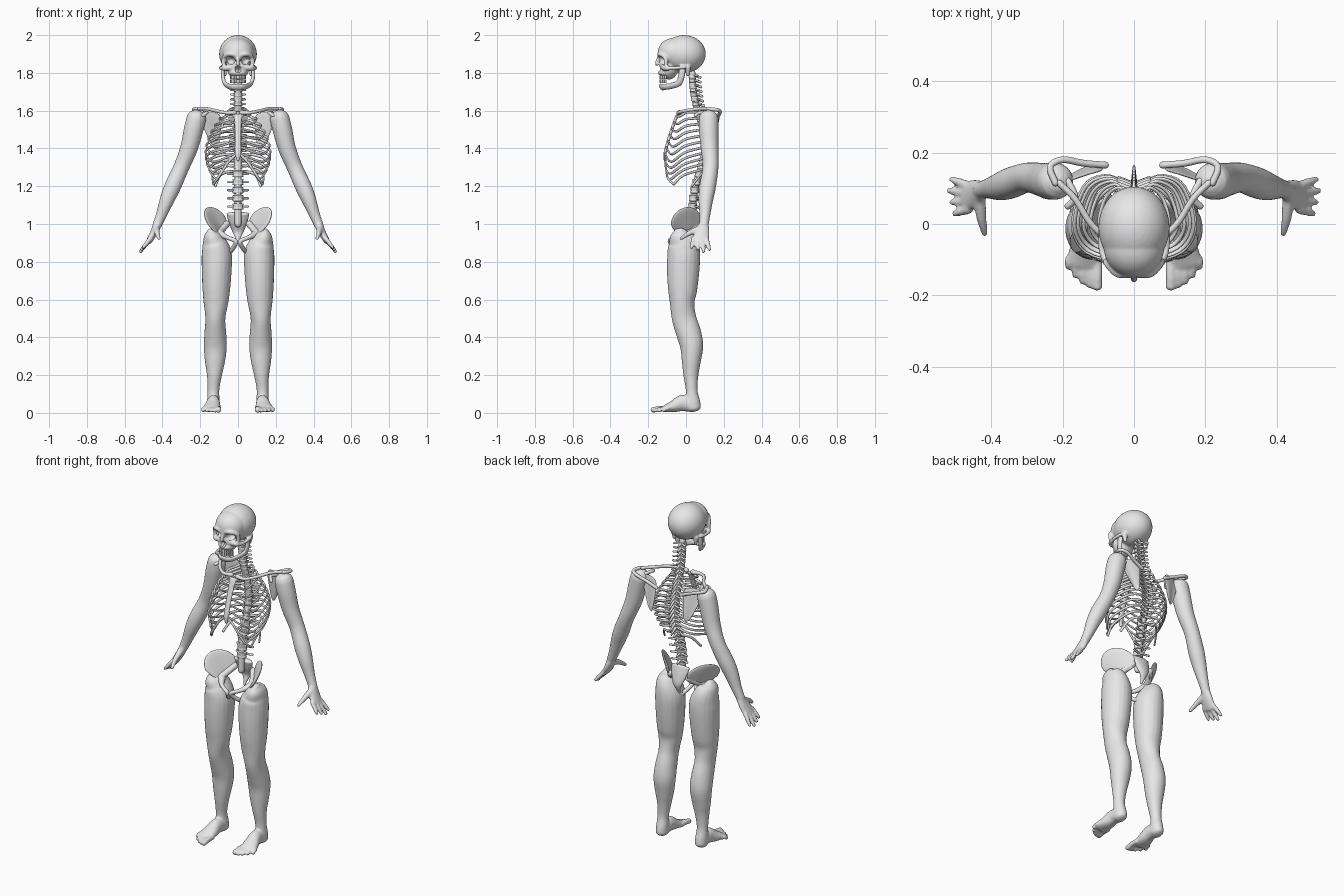
import bpy
import bmesh
import math
from mathutils import Vector, Matrix

cube = bpy.data.objects.get("Cube")
if cube:
    bpy.data.objects.remove(cube, do_unlink=True)

GREY = (.8, .8, .8, 1)
bone = bpy.data.materials.new("pale grey")
bone.use_nodes = True
bone.diffuse_color = GREY
bone.node_tree.nodes["Principled BSDF"].inputs["Base Color"].default_value = GREY
AXIS = {"x": Vector((1, 0, 0)), "y": Vector((0, 1, 0)), "z": Vector((0, 0, 1))}


def spline(points, radius, steps):
    """Smooth path; a point may carry its own radius, or one radius per direction."""
    rows = []
    for point in points:
        row = list(point)
        while len(row) < 5:
            row.append(row[-1] if len(row) == 4 else radius)
        rows.append(row)
    padded = [rows[0]] + rows + [rows[-1]]
    smooth = []
    for before, start, end, after in zip(padded, padded[1:], padded[2:], padded[3:]):
        for step in range(steps):
            t = step / steps
            smooth.append([
                q + t / 2 * (r - p + t * (2 * p - 5 * q + 4 * r - s + t * (3 * (q - r) + s - p)))
                for p, q, r, s in zip(before, start, end, after)])
    return smooth + [rows[-1]]


def tube(bm, points, radius=0, ref="z", cap=1, steps=5, sides=12, flip=1):
    """Sweep an ellipse along a path, with rounded ends."""
    rows = spline(points, radius, steps)
    mids = [Vector((flip * row[0], row[1], row[2])) for row in rows]
    last = len(rows) - 1
    tangents = [(mids[min(i + 1, last)] - mids[max(i - 1, 0)]).normalized() for i in range(last + 1)]
    rings = [(mid, tangent, row[3], row[4]) for mid, tangent, row in zip(mids, tangents, rows)]

    def rounded(ring, way):
        mid, tangent, a, b = ring
        return [(mid + tangent * way * cap * min(a, b) * math.sin(turn), tangent,
                 a * math.cos(turn), b * math.cos(turn)) for turn in (.5, 1, 1.4)]

    rings = rounded(rings[0], -1)[::-1] + rings + rounded(rings[-1], 1)
    side = AXIS[ref]
    loops = []
    for mid, tangent, a, b in rings:
        side = (side - tangent * side.dot(tangent)).normalized()
        other = tangent.cross(side)
        turns = [math.tau * j / sides for j in range(sides)]
        loops.append([bm.verts.new(mid + side * a * math.cos(turn) + other * b * math.sin(turn))
                      for turn in turns])
    for lower, upper in zip(loops, loops[1:]):
        for j in range(sides):
            bm.faces.new((lower[j - 1], lower[j], upper[j], upper[j - 1]))
    bm.faces.new(loops[0][::-1])
    bm.faces.new(loops[-1])


def ball(bm, centre, size):
    matrix = Matrix.Translation(centre) @ Matrix.Diagonal((*size, 1))
    bmesh.ops.create_uvsphere(bm, u_segments=32, v_segments=20, radius=1, matrix=matrix)


def finish(name, bm, mirror=False, voxel=0, smooth=True):
    bmesh.ops.recalc_face_normals(bm, faces=bm.faces)
    mesh = bpy.data.meshes.new(name)
    bm.to_mesh(mesh)
    bm.free()
    mesh.materials.append(bone)
    for polygon in mesh.polygons:
        polygon.use_smooth = smooth
    ob = bpy.data.objects.new(name, mesh)
    bpy.context.scene.collection.objects.link(ob)
    if voxel:
        blend = ob.modifiers.new("blend", "REMESH")
        blend.mode, blend.voxel_size, blend.use_smooth_shade = "VOXEL", voxel, True
        soften = ob.modifiers.new("soften", "SMOOTH")
        soften.factor, soften.iterations = .5, 5
    if mirror:
        ob.modifiers.new("mirror", "MIRROR").use_mirror_merge = False
    return ob


def part(name, paths, radius=0, ref="z", mirror=True, voxel=0, **options):
    bm = bmesh.new()
    for path in paths:
        tube(bm, path, radius, ref, **options)
    return finish(name, bm, mirror, voxel)


def mirrored(half, middle):
    return half + [middle] + [(-point[0], *point[1:]) for point in half[::-1]]


def plate(name, top, bottom, thickness):
    """Thin curved plate stretched between two edges."""
    bm = bmesh.new()
    grid = [[bm.verts.new(Vector(a).lerp(Vector(b), t)) for a, b in zip(top, bottom)] for t in (0, .5, 1)]
    for upper, lower in zip(grid, grid[1:]):
        for j in range(1, len(upper)):
            bm.faces.new((upper[j - 1], upper[j], lower[j], lower[j - 1]))
    ob = finish(name, bm, mirror=True)
    solid = ob.modifiers.new("thickness", "SOLIDIFY")
    solid.thickness, solid.offset = thickness, 0
    rounding = ob.modifiers.new("round", "SUBSURF")
    rounding.levels = rounding.render_levels = 3


# Skull: cranium, face, brows and cheekbones blended together
bm = bmesh.new()
ball(bm, (0, -.01, 1.9), (.1, .115, .1))
ball(bm, (0, -.065, 1.905), (.085, .085, .08))
ball(bm, (0, -.09, 1.83), (.06, .05, .065))
tube(bm, [(0, -.14, 1.89), (0, -.15, 1.865), (0, -.155, 1.845)], .01, "x")
tube(bm, mirrored([(.04, -.095, 1.8), (.025, -.125, 1.8)], (0, -.135, 1.8)), .014)
for side in (1, -1):
    tube(bm, [(0, -.14, 1.89), (.045, -.14, 1.9), (.075, -.11, 1.88), (.075, -.105, 1.83)], .011, "y", flip=side)
    tube(bm, [(.03, -.12, 1.83, .014), (.07, -.11, 1.825, .014), (.09, -.07, 1.825, .01), (.09, -.01, 1.83, .01)],
         flip=side)
    tube(bm, [(.075, .01, 1.83, .016), (.07, .01, 1.79, .01)], ref="x", flip=side)
skull = finish("skull", bm, voxel=.005)

# Hollow the eye sockets and nose, then drop the cutter
bm = bmesh.new()
for side in (1, -1):
    ball(bm, (side * .042, -.145, 1.865), (.027, .05, .023))
    ball(bm, (side * .007, -.15, 1.82), (.01, .03, .018))
cutter = finish("socket_cutter", bm)
cutter.hide_render = True
sockets = skull.modifiers.new("sockets", "BOOLEAN")
sockets.operation, sockets.object, sockets.solver = "DIFFERENCE", cutter, "EXACT"
sockets.use_self = True
bpy.context.view_layer.update()
depsgraph = bpy.context.evaluated_depsgraph_get()
carved = bpy.data.meshes.new_from_object(skull.evaluated_get(depsgraph))
skull.modifiers.clear()
skull.data = carved
bpy.data.objects.remove(cutter, do_unlink=True)

# Jaw and two rows of teeth
jaw_half = [(.08, -.02, 1.815), (.08, -.025, 1.78), (.07, -.04, 1.745), (.05, -.085, 1.73), (.03, -.12, 1.725)]
jaw_half = [(*point, .017, .01) for point in jaw_half]
part("jaw", [mirrored(jaw_half, (0, -.13, 1.725, .02, .01))], ref="y", mirror=False)
bm = bmesh.new()
for z in (1.776, 1.756):
    for k in range(12):
        turn = (k - 5.5) / 4
        spot = Matrix.Translation((.038 * math.sin(turn), -.1 - .037 * math.cos(turn), z))
        shape = Matrix.Rotation(turn, 4, "Z") @ Matrix.Diagonal((.008, .008, .019, 1))
        bmesh.ops.create_cube(bm, size=1, matrix=spot @ shape)
finish("teeth", bm, smooth=False)


# Spine: neck, chest and lower back vertebrae along one curve
def spine_y(z):
    return .03 + .07 * math.exp(-((z - 1.42) / .2) ** 2)


bm = bmesh.new()
tube(bm, [(0, spine_y(k / 10), k / 10) for k in range(18, 9, -1)], .018, "x")
regions = ((7, 1.785, .025, .024, .045, .01, .036),
           (12, 1.607, .0275, .023, .06, .03, .042),
           (5, 1.265, .043, .03, .05, .012, .052))
for count, start, gap, radius, reach, droop, span in regions:
    for k in range(count):
        z = start - gap * k
        y = spine_y(z)
        drum = [(0, y, z + way * gap / 3, width, width * .8)
                for way, width in ((-1, radius), (0, radius * .88), (1, radius))]
        tube(bm, drum, ref="x", cap=.15, steps=2)
        tube(bm, [(0, y + .015, z, .009, .007), (0, y + reach, z - droop, .004, .007)], ref="x", steps=2, sides=8)
        for side in (1, -1):
            tube(bm, [(.008, y + .015, z), (span, y + .028, z)], .006, steps=2, sides=8, flip=side)
finish("spine", bm)
part("sacrum", [[(0, .05, 1.055, .06, .018), (0, .065, 1.01, .05, .018), (0, .08, .96, .03, .013),
                 (0, .07, .92, .01), (0, .06, .9, .006)]], ref="x", mirror=False, cap=.4)


# Rib cage: breastbone, twelve pairs of ribs and the lower cartilage arch
def breast_y(z):
    return -.04 - .07 * min(1, (1.585 - z) * 5) ** .8


widths = ((1.575, .03), (1.55, .02), (1.46, .016), (1.38, .017), (1.34, .008))
part("sternum", [[(0, breast_y(z), z, width, .008) for z, width in widths]], ref="x", mirror=False)
arch = [(.015, -.11, 1.365), (.05, -.11, 1.33), (.08, -.105, 1.285), (.11, -.095, 1.24), (.13, -.065, 1.21)]
ribs = [arch]
for i in range(12):
    t = i / 11
    back_z = 1.61 - t / 3
    front_z = back_z - .04 - .06 * min(1, t * 1.8)
    end_z = 1.57 - .033 * i
    y, front, width = spine_y(back_z), breast_y(end_z), .172 * math.sin(.42 + 2 * t)
    path = [(.02, y + .01, back_z), (.45 * width, y + .035, back_z), (.82 * width, y + .005, back_z - .018)]
    if i < 11:
        path.append((width, (y + front) / 2, (back_z + front_z) / 2))
    if i < 10:
        path.append((.76 * width, front * .85 + y * .15, front_z))
    if i < 7:
        path.append((.018, front, end_z))
    else:
        path.append(arch[i - 6] if i < 11 else (.12, .03, 1.2))
    ribs.append(path)
part("ribs", [[(*point, .0075, .005) for point in path] for path in ribs], sides=8)

# Shoulder girdle: collar bones, blades, and the ridge and hook on each blade
part("clavicle", [[(.02, -.035, 1.59, .013), (.07, -.04, 1.59), (.12, 0, 1.6), (.165, .07, 1.61), (.21, .115, 1.61)]],
     .009)
plate("shoulder_blade",
      [(.08, .15, 1.58), (.13, .14, 1.6), (.18, .12, 1.59), (.21, .12, 1.57)],
      [(.1, .17, 1.41), (.11, .17, 1.39), (.12, .16, 1.39), (.14, .16, 1.41)], .01)
ridge = [(.08, .165, 1.545), (.14, .17, 1.57), (.2, .18, 1.595), (.235, .16, 1.605), (.22, .115, 1.61)]
hook = [(.185, .12, 1.585), (.165, .075, 1.59), (.185, .05, 1.575)]
part("blade_ridge", [ridge, hook], .0095)

# Hip bones: flared wing, and the ring of struts below it
plate("hip_wing",
      [(.165, -.09, 1), (.19, -.055, 1.075), (.155, .015, 1.1), (.1, .06, 1.08), (.06, .09, 1.03)],
      [(.105, -.045, .94), (.1, -.02, .945), (.09, .015, .95), (.075, .04, .96), (.06, .06, .97)], .016)
ring = [(.1, -.01, .95, .024), (.06, -.065, .93), (.014, -.085, .91), (.018, -.07, .885), (.04, -.035, .855),
        (.055, 0, .85, .018), (.08, .015, .89, .018), (.1, -.005, .94, .024)]
brim = [(.1, -.02, .95, .02), (.085, .02, .97, .018), (.06, .06, 1, .018)]
part("hip_ring", [ring, brim], .012, "x")

# Arms with hands: sleeve of flesh, palm, thumb and four fingers
arm = [(.22, .12, 1.56, .052), (.235, .12, 1.5, .052), (.26, .125, 1.4, .047), (.3, .13, 1.3, .042),
       (.345, .115, 1.2, .044), (.375, .105, 1.13, .039), (.405, .1, 1.05, .029), (.43, .095, .99, .024)]
palm = [(.425, .095, 1, .026, .023), (.445, .085, .955, .04, .02), (.47, .075, .91, .043, .016)]
thumb = [(.433, .07, .975, .018), (.427, .015, .95, .014), (.418, -.027, .922, .009)]
limb = [arm, palm, thumb]
for k in range(4):
    root = Vector((.462, .107 - .022 * k, .925))
    tip = Vector((.517 - .007 * abs(k - 1), .125 - .032 * k, .853 + .011 * abs(k - 1)))
    limb.append([(*root, .013), (*root.lerp(tip, .6), .0115), (*tip, .009)])
part("arm", limb, ref="y", voxel=.0055, cap=.85, sides=20)

# Legs with feet: thigh and calf, sole, and five toes
leg = [(.14, -.035, .965, .022, .03), (.137, -.03, .94, .045, .06), (.125, -.015, .9, .065, .08),
       (.113, -.012, .84, .08, .087), (.113, -.015, .75, .079, .086), (.115, -.018, .65, .073, .077),
       (.117, -.02, .58, .065), (.12, -.01, .5, .053, .065), (.12, .015, .42, .058, .066),
       (.12, .03, .35, .061), (.122, .028, .27, .053, .05), (.125, .026, .2, .04),
       (.13, .03, .12, .031), (.13, .035, .06, .034, .04), (.13, .04, .025, .033, .04)]
sole = [(.13, .04, .036, .034), (.13, -.015, .052, .034, .044), (.135, -.065, .035, .043, .032),
        (.143, -.115, .021, .05, .018)]
limb = [leg, sole]
for k in range(5):
    radius = .0105 if k else .015
    x, tip = .103 + .02 * k, -.178 + .0036 * k * k
    limb.append([(x, -.095, .022), (x, tip / 2 - .05, .022), (x, tip, radius)])
    limb[-1] = [(*point, radius) for point in limb[-1]]
part("leg", limb, ref="x", voxel=.0055, cap=.6, sides=20)
